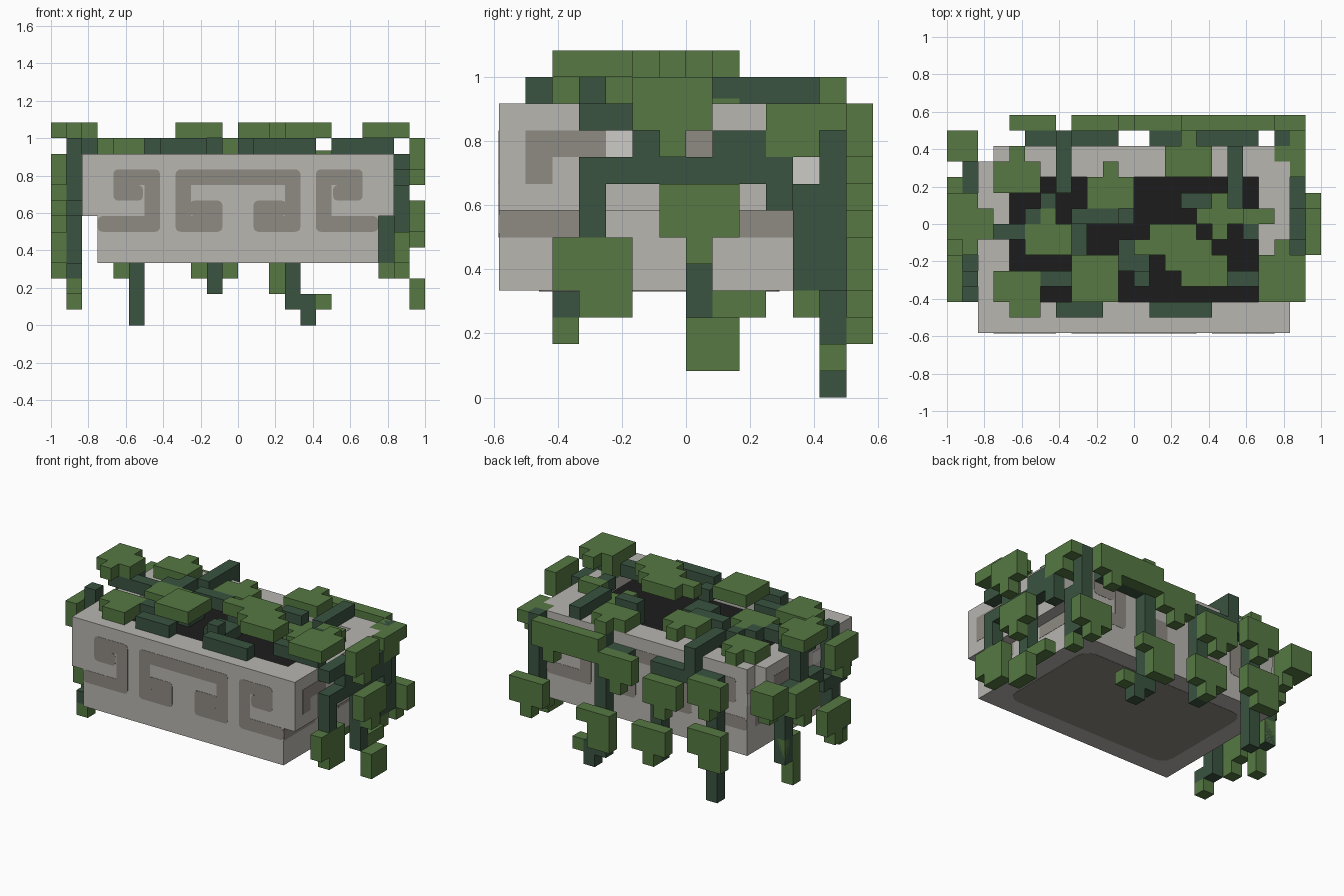
import bpy
import bmesh
from mathutils import Matrix, Vector

cube = bpy.data.objects.get("Cube")
if cube:
    bpy.data.objects.remove(cube, do_unlink=True)

UNIT = 1 / 12   # one block of the grid
THIN = 0.02     # thickness of painted plates, in blocks


def material(name, colour):
    mat = bpy.data.materials.new(name)
    mat.use_nodes = True
    rgba = (*colour, 1)
    mat.diffuse_color = rgba
    mat.node_tree.nodes["Principled BSDF"].inputs["Base Color"].default_value = rgba
    return mat


stone = material("stone", (.48, .465, .435))
carved = material("carved stone", (.275, .255, .225))
pale = material("pale stone", (.61, .6, .57))
soil = material("soil", (.012, .012, .012))
leaf_green = material("leaf green", (.092, .19, .055))
vine_green = material("vine green", (.042, .087, .051))


def part(name, mat, boxes, round_axis=None, radius=0.3):
    """One object from boxes given as (low corner, size) in blocks."""
    bm = bmesh.new()
    for low, size in boxes:
        centre = Vector(low) + Vector(size) / 2
        place = Matrix.Translation(centre * UNIT) @ Matrix.Diagonal((*(Vector(size) * UNIT), 1))
        verts = bmesh.ops.create_cube(bm, size=1, matrix=place)["verts"]
        if round_axis is not None:
            edges = {e for v in verts for e in v.link_edges
                     if abs((e.verts[0].co - e.verts[1].co).normalized()[round_axis]) > 0.9}
            bmesh.ops.bevel(bm, geom=list(edges), offset=radius * UNIT, segments=3,
                            affect='EDGES', profile=0.5)
    mesh = bpy.data.meshes.new(name)
    bm.to_mesh(mesh)
    bm.free()
    mesh.materials.append(mat)
    obj = bpy.data.objects.new(name, mesh)
    bpy.context.collection.objects.link(obj)


def leaf(name, low, facing, tip=-1):
    """Three-wide leaf with a pointed block; low is the corner of its pad."""
    corner = Vector(low)
    if facing == "x":
        across, along, size = Vector((0, 1, 0)), Vector((0, 0, 1)), (1, 3, 2)
    elif facing == "y":
        across, along, size = Vector((1, 0, 0)), Vector((0, 0, 1)), (3, 1, 2)
    else:
        across, along, size = Vector((1, 0, 0)), Vector((0, 1, 0)), (3, 2, 1)
    point = corner + across + along * (-1 if tip < 0 else 2)
    part(name, leaf_green, [(corner, size), (point, (1, 1, 1))])


# Planter body, overhanging ends and rim around the soil
part("planter_body", stone, [((-9, -7, 4), (18, 12, 6))])
part("planter_rim", stone, [
    ((-9, -7, 10), (18, 2, 1)), ((-9, 3, 10), (18, 2, 1)),
    ((-9, -5, 10), (1, 8, 1)), ((8, -5, 10), (1, 8, 1))])
part("planter_ends", stone, [((s - .5, -7, 7), (1, 11, 4)) for s in (-9.5, 9.5)])
part("soil_bed", soil, [((-8, -5, 10), (16, 8, .1))])
part("base_panel", carved, [((-7.5, -5.5, 4 - THIN), (15, 9, THIN))], 2, 1)

# Carved key pattern, drawn as paths one block wide
end_key = [(-6.6, 8.5), (-7.5, 8.5), (-7.5, 9.5), (-5.5, 9.5), (-5.5, 6.5), (-8.5, 6.5)]
half_key = [(-2.6, 7.5), (-1.5, 7.5), (-1.5, 6.5), (-3.5, 6.5), (-3.5, 9.5), (0, 9.5)]
side_key = [(-5.5, 8.5), (-5.5, 9.5), (-3.5, 9.5), (-3.5, 6.5), (-6.5, 6.5)]


def strips(path, mirror=None):
    """Rectangles (u0, z0, u1, z1) covering a path, optionally mirrored about u."""
    if mirror is not None:
        path = [(2 * mirror - u, z) for u, z in path]
    return [(min(a[0], b[0]) - .5, min(a[1], b[1]) - .5,
             max(a[0], b[0]) + .5, max(a[1], b[1]) + .5) for a, b in zip(path, path[1:])]


long_rects = [r for key in (end_key, half_key) for m in (None, 0) for r in strips(key, m)]
side_rects = strips(side_key) + strips(side_key, -1.5)
for name, y in (("front", -7 - THIN), ("back", 5)):
    part(name + "_key_pattern", carved,
         [((a, y, b), (c - a, THIN, d - b)) for a, b, c, d in long_rects], 1)
for name, side in (("left", 1), ("right", -1)):
    def plate(reach, a, b, c, d):
        x = reach if side > 0 else -reach - THIN
        return (x, a, b), (THIN, c - a, d - b)
    rects = [plate(9, *r) for r in side_rects]
    rects += [plate(10, a, max(b, 7), c, d) for a, b, c, d in side_rects if d > 7.5]
    part(name + "_key_pattern", carved, rects)
    part(name + "_pale_inlay", pale, [plate(9, 4, 8, 5, 9), plate(10, -3, 9, -2, 10)])

# Leaves lying over the soil, upper layer then lower layer
for x, y, tip in ((-4, -4, -1), (1, -2, -1), (3, -4, 1), (8, -4, 1)):
    leaf("upper_leaf", (x, y, 12), "z", tip)
part("upper_leaf_edges", leaf_green, [
    ((-4, -5, 12), (3, 1, 1)), ((0, -2, 12), (1, 1, 1)), ((8, -5, 12), (3, 1, 1)),
    ((-12, -1, 12), (2, 3, 1)), ((-10, -1, 12), (1, 2, 1)), ((-11, -2, 12), (1, 1, 1))])
for x, y, tip in ((-9, 2, 1), (-7, -2, 1), (-9, -5, -1), (-3, 1, 1), (2, 3, 1)):
    leaf("lower_leaf", (x, y, 11), "z", tip)
part("lower_leaf_edges", leaf_green, [
    ((7, 0, 11), (2, 1, 1)), ((-8, -6, 11), (2, 1, 1)), ((8, -3, 11), (1, 1, 1))])
leaf("soil_leaf", (4, 0, 10.2), "z")

# Vines creeping across the soil and rim
part("soil_vines", vine_green, [
    ((-5, 2, 11), (1, 4, 1)), ((-4, 0, 11), (3, 1, 1)), ((-6, 1, 11), (1, 1, 1)),
    ((-11, -1, 11), (4, 1, 1)), ((-6, -4, 11), (2, 1, 1)), ((0, -4, 11), (1, 1, 1)),
    ((3, 1, 11), (2, 1, 1)), ((6, 1, 11), (1, 4, 1)), ((6, -4, 11), (4, 1, 1)),
    ((-7, 0, 11), (2, 1, 1)), ((7, -1, 11), (1, 1, 1))])
part("soil_roots", vine_green, [
    ((-1, -3, 10), (2, 2, 1)), ((5, -1, 10), (1, 1, 1)), ((3, 1, 10), (3, 1, 1)),
    ((-4, -2, 10), (1, 2, 1)), ((-1, 0, 10), (1, 1, 1))])
part("front_rim_vines", vine_green, [((-5, -6, 11), (3, 1, 1)), ((1, -6, 11), (4, 1, 1))])

# Vines and leaves hanging at the back
part("back_vines", vine_green, [
    ((-7, 5, 9), (6, 1, 1)), ((1, 5, 9), (7, 1, 1)), ((-5, 5, 9), (1, 1, 3)),
    ((-7, 5, 0), (1, 1, 9)), ((-2, 5, 2), (1, 1, 7)),
    ((3, 5, 1), (1, 1, 10)), ((4, 5, 0), (1, 1, 2))])
for x, z in ((-8, 8), (-4, 7), (0, 8), (6, 9), (-8, 4), (-3, 3), (8, 4)):
    leaf("back_leaf", (x, 6, z), "y")
part("back_leaf_tips", leaf_green, [
    ((-8, 6, 3), (1, 1, 1)), ((2, 6, 2), (2, 1, 2)), ((2, 6, 4), (3, 1, 1)),
    ((5, 5, 1), (1, 1, 1)), ((3, 6, 9), (3, 1, 2))])

# Vines and leaves on the left end
part("left_vines", vine_green, [
    ((10, -4, 8), (1, 7, 1)), ((10, -4, 6), (1, 1, 2)), ((10, -4, 10), (1, 2, 1)),
    ((10, -2, 9), (1, 1, 2)), ((10, 1, 9), (1, 2, 1)), ((10, 3, 7), (1, 1, 2)),
    ((10, 0, 3), (1, 1, 5)), ((9, 4, 4), (1, 2, 4)), ((9, 5, 8), (1, 1, 3))])
leaf("left_leaf", (11, -2, 10), "x")
leaf("left_leaf", (11, -1, 6), "x")
part("left_lower_leaves", leaf_green, [
    ((10, -5, 4), (1, 3, 2)), ((10, -4, 3), (1, 2, 1)),
    ((11, 0, 1), (1, 2, 2)), ((10, 1, 3), (1, 2, 1))])
part("left_corner_leaf", leaf_green, [
    ((9, 4, 9), (2, 1, 2)), ((9, 5, 10), (2, 1, 1)), ((9, 4, 3), (1, 1, 1)),
    ((10, 3, 9), (1, 1, 2))])

# Vines and leaves on the right end
part("right_vines", vine_green, [
    ((-11, -5, 7), (1, 3, 1)), ((-11, -4, 3), (1, 1, 9)), ((-11, -2, 8), (1, 5, 1)),
    ((-11, 2, 3), (1, 1, 6)), ((-11, 0, 9), (1, 1, 3)), ((-11, 3, 8), (1, 1, 1)),
    ((-10, -1, 11), (1, 2, 1)), ((-11, -5, 3), (1, 1, 1))])
for y, z in ((-5, 9), (-4, 4), (0, 7)):
    leaf("right_leaf", (-12, y, z), "x")
part("right_low_leaf", leaf_green, [
    ((-11, 1, 3), (1, 2, 2)), ((-11, 1, 1), (1, 1, 2)), ((-11, -5, 2), (1, 1, 1))])
part("right_corner_leaf", leaf_green, [((-12, 4, 8), (2, 2, 2)), ((-11, 4, 7), (1, 1, 1))])
